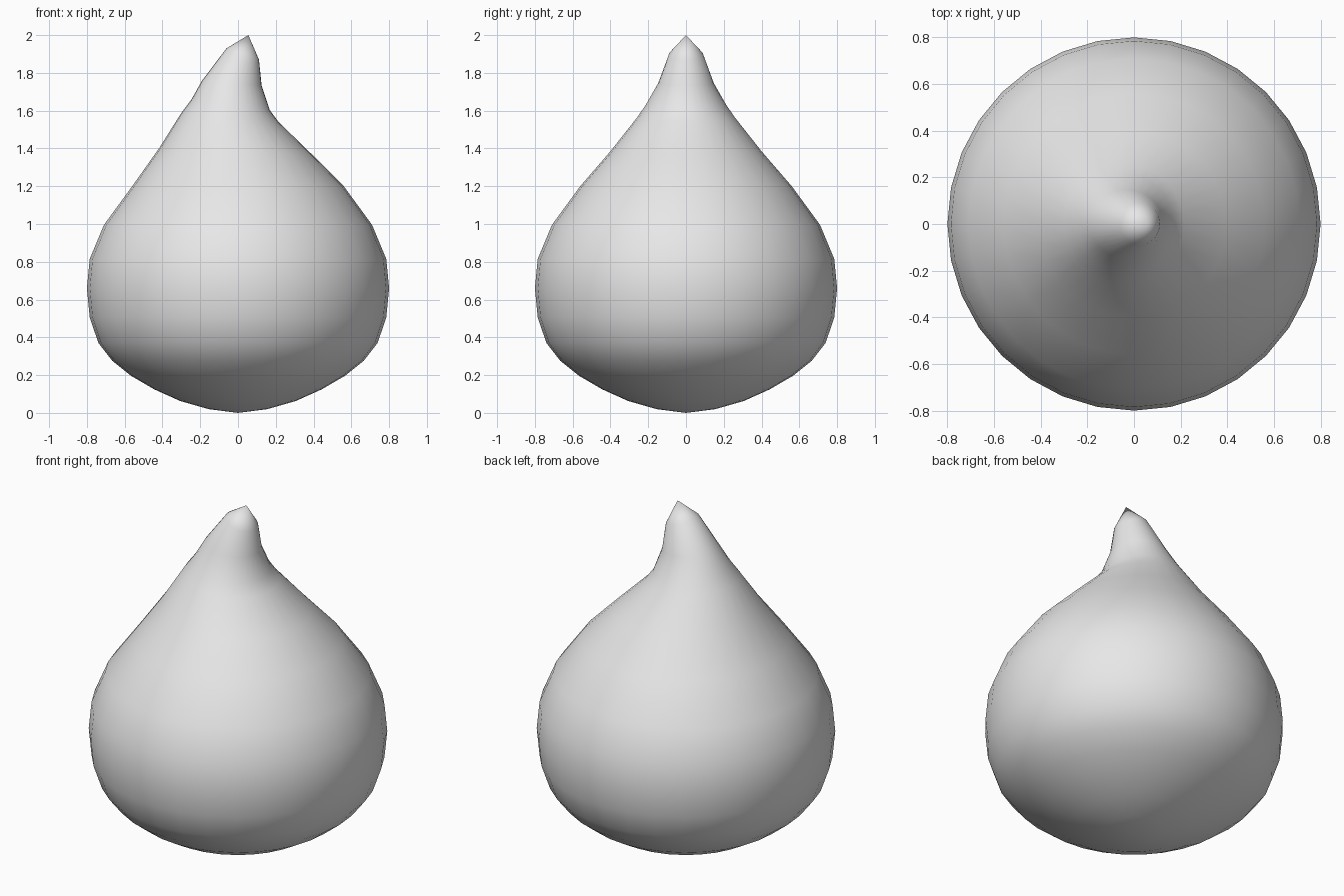
import bpy
import bmesh
from math import sin, cos, pi

cube = bpy.data.objects.get("Cube")
if cube:
    bpy.data.objects.remove(cube, do_unlink=True)

SEGMENTS = 32

# Round belly: (radius, height) of each level ring
belly = [(0.156, 0.02), (0.306, 0.063), (0.444, 0.125), (0.566, 0.196),
         (0.665, 0.275), (0.739, 0.37), (0.785, 0.505), (0.8, 0.66),
         (0.785, 0.815), (0.71, 0.995), (0.56, 1.2)]
# Bent neck: (centre x, radius x, radius y, height, tilt) of each ring
neck = [(-0.01, 0.405, 0.40, 1.385, 0.02), (-0.042, 0.257, 0.258, 1.565, 0.025),
        (-0.038, 0.207, 0.212, 1.632, 0.03), (-0.033, 0.158, 0.147, 1.746, 0.012),
        (0.025, 0.086, 0.09, 1.90, 0.03)]
rings = [(0, r, r, z, 0) for r, z in belly] + neck


def make_ring(bm, cx, rx, ry, z, tilt):
    angles = [2 * pi * i / SEGMENTS for i in range(SEGMENTS)]
    return [bm.verts.new((cx + rx * cos(a), ry * sin(a), z - tilt * cos(a)))
            for a in angles]


# Skin the rings and close them with a bottom pole and a leaning tip
bm = bmesh.new()
loops = [make_ring(bm, *ring) for ring in rings]
bottom = bm.verts.new((0, 0, 0))
tip = bm.verts.new((0.055, 0, 2))
for i in range(SEGMENTS):
    j = (i + 1) % SEGMENTS
    for low, high in zip(loops, loops[1:]):
        bm.faces.new((low[i], low[j], high[j], high[i]))
    bm.faces.new((bottom, loops[0][j], loops[0][i]))
    bm.faces.new((loops[-1][i], loops[-1][j], tip))
for face in bm.faces:
    face.smooth = True

mesh = bpy.data.meshes.new("droplet_body")
bm.to_mesh(mesh)
bm.free()
droplet = bpy.data.objects.new("droplet_body", mesh)
bpy.context.collection.objects.link(droplet)

# Plain light grey
grey = bpy.data.materials.new("light_grey")
grey.use_nodes = True
grey.diffuse_color = (0.8, 0.8, 0.8, 1)
grey.node_tree.nodes["Principled BSDF"].inputs["Base Color"].default_value = (0.8, 0.8, 0.8, 1)
mesh.materials.append(grey)
